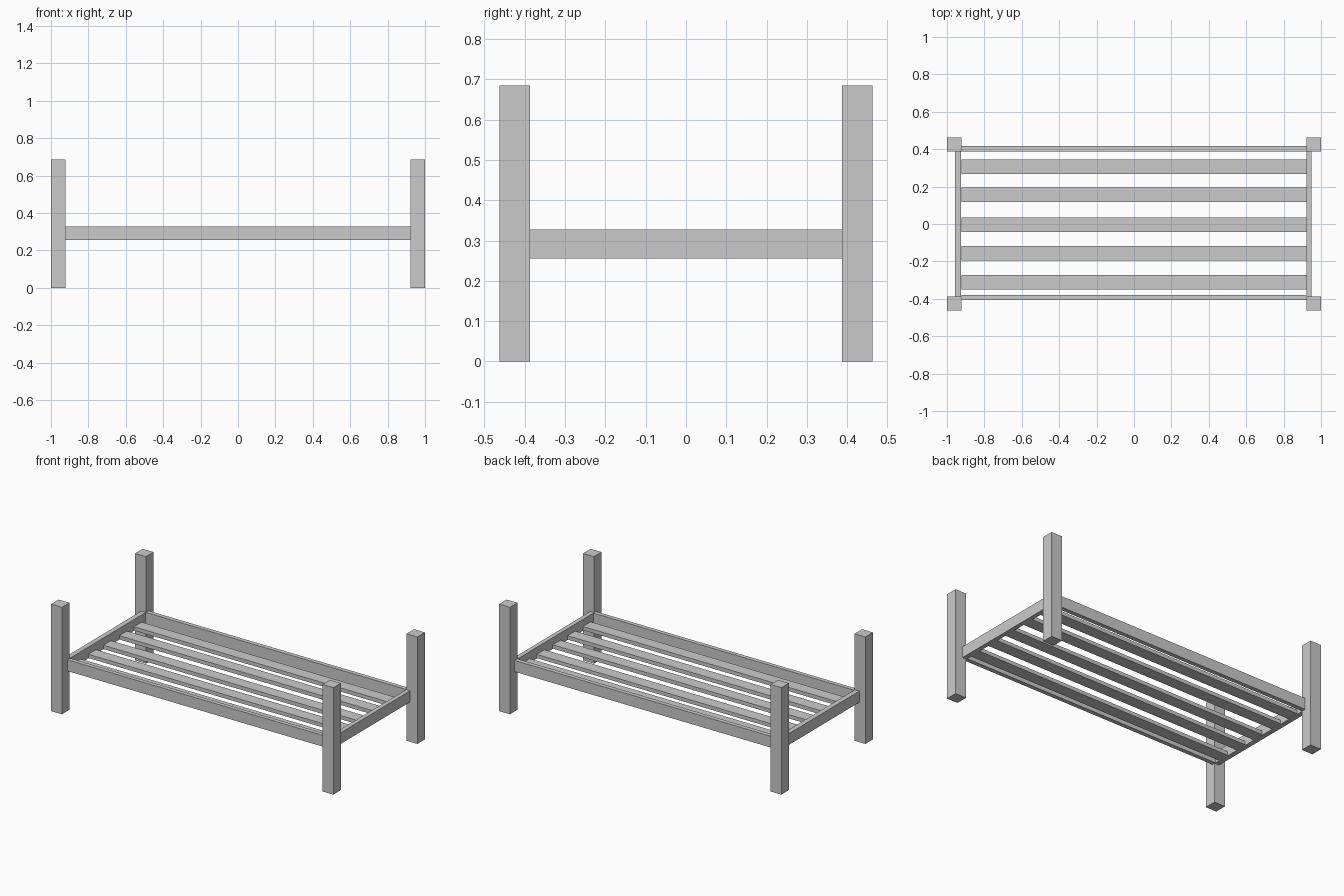
import bpy

if "Cube" in bpy.data.objects:
    bpy.data.objects.remove(bpy.data.objects["Cube"])


def box(name, x0, x1, y0, y1, z0, z1):
    bpy.ops.mesh.primitive_cube_add(size=1, location=((x0 + x1) / 2, (y0 + y1) / 2, (z0 + z1) / 2))
    ob = bpy.context.object
    ob.name = name
    ob.scale = (x1 - x0, y1 - y0, z1 - z0)
    bpy.ops.object.transform_apply(location=False, rotation=False, scale=True)
    return ob


INNER_X, INNER_Y = 0.923, 0.387
RAIL_Z = (0.255, 0.327)

# Corner posts
for sx, side in ((-1, "left"), (1, "right")):
    for sy, end in ((-1, "front"), (1, "back")):
        xs = sorted((sx * INNER_X, sx * 1.0))
        ys = sorted((sy * INNER_Y, sy * 0.463))
        box(f"{end}_{side}_post", *xs, *ys, 0, 0.685)

# Long side rails and short end rails
box("front_rail", -INNER_X, INNER_X, -0.406, -0.379, *RAIL_Z)
box("back_rail", -INNER_X, INNER_X, 0.388, 0.416, *RAIL_Z)
box("left_rail", -0.957, -0.925, -INNER_Y, INNER_Y, *RAIL_Z)
box("right_rail", 0.921, 0.949, -INNER_Y, INNER_Y, *RAIL_Z)

# Lengthwise slats
for i, y in enumerate((-0.312, -0.156, -0.005, 0.156, 0.305)):
    box(f"slat_{i + 1}", -INNER_X, INNER_X, y - 0.039, y + 0.039, 0.258, 0.282)
